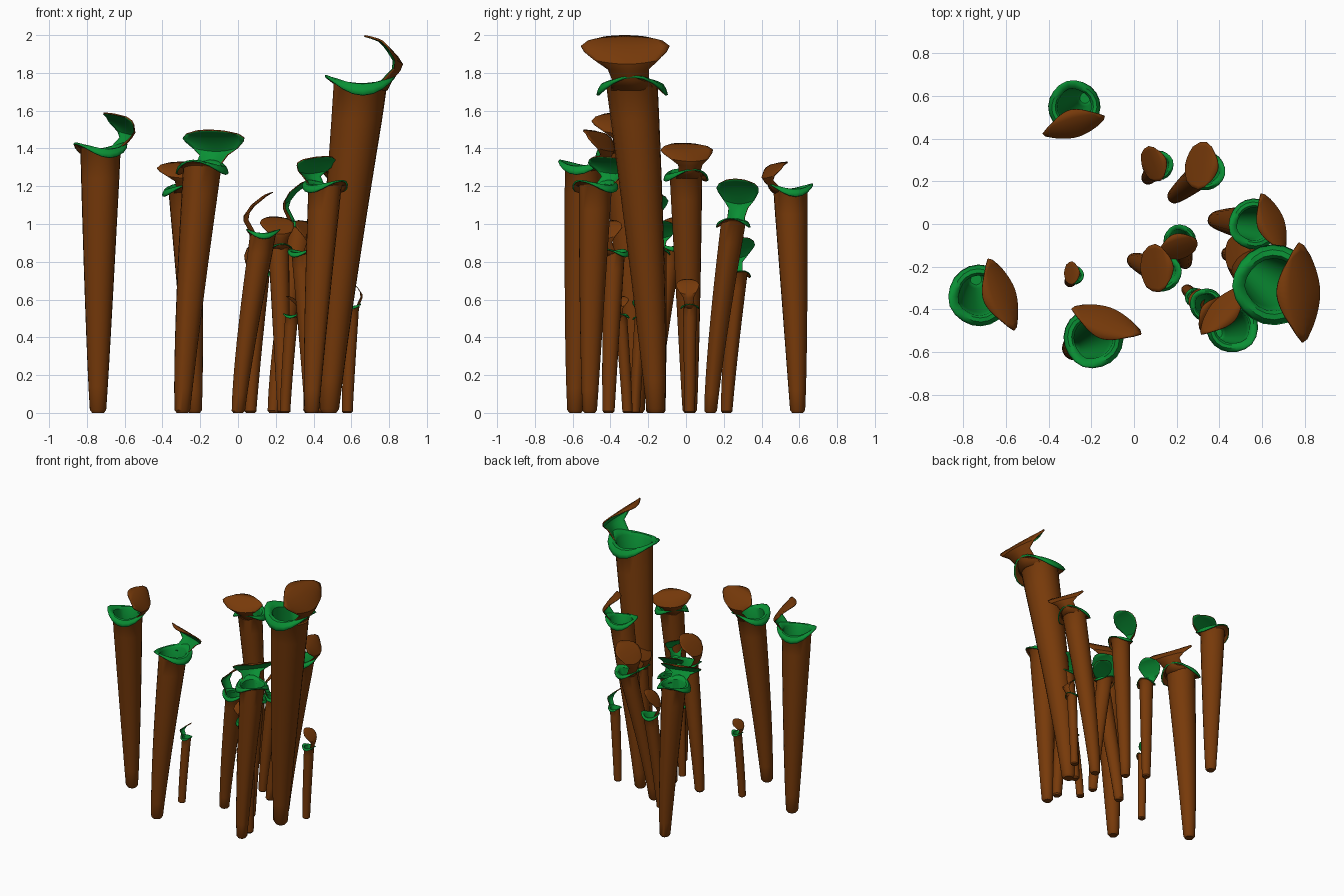
import bpy, bmesh
from math import sin, cos, pi, radians
from mathutils import Vector, Matrix

cube = bpy.data.objects.get("Cube")
if cube:
    bpy.data.objects.remove(cube, do_unlink=True)


def material(name, rgb):
    m = bpy.data.materials.new(name)
    m.use_nodes = True
    m.diffuse_color = (*rgb, 1)
    m.node_tree.nodes["Principled BSDF"].inputs["Base Color"].default_value = (*rgb, 1)
    return m


BROWN = material("brown skin", (0.185, 0.042, 0.003))
GREEN = material("green lining", (0.003, 0.28, 0.035))
SIDES = 20
STEPS = 10


def skin(name, rows, wrap, thickness, rim):
    """Loft rows of points into a sheet: brown outside, green inside."""
    bm = bmesh.new()
    grid = [[bm.verts.new(p) for p in row] for row in rows]
    n = len(rows[0])
    if wrap:
        bm.faces.new(reversed(grid[0]))
    for low, high in zip(grid, grid[1:]):
        for j in range(n if wrap else n - 1):
            k = (j + 1) % n
            bm.faces.new((low[j], low[k], high[k], high[j]))
    mesh = bpy.data.meshes.new(name)
    bm.to_mesh(mesh)
    bm.free()
    mesh.materials.append(BROWN)
    mesh.materials.append(GREEN)
    ob = bpy.data.objects.new(name, mesh)
    bpy.context.collection.objects.link(ob)
    bpy.ops.object.select_all(action='DESELECT')
    ob.select_set(True)
    bpy.context.view_layer.objects.active = ob
    bpy.ops.object.shade_smooth_by_angle(angle=radians(35))
    mod = ob.modifiers.new("wall", 'SOLIDIFY')
    mod.thickness = thickness
    mod.offset = -1
    mod.material_offset = 1
    mod.material_offset_rim = rim


# Hood rows in tube radii: back, height, half width, edge back, edge height
HOOD = [(1.0, -0.1, 0.85, 0.5, -0.1), (1.2, 0.3, 0.72, 0.85, 0.3),
        (1.5, 0.65, 0.8, 1.25, 0.7), (1.6, 0.9, 1.25, 1.3, 1.05),
        (1.4, 1.2, 1.62, 1.1, 1.4), (1.0, 1.6, 1.72, 0.95, 1.6),
        (0.55, 1.9, 1.45, 0.75, 1.8), (0.1, 2.0, 0.8, 0.35, 1.95)]
# Lip rows: radius factor, height at the sides, height at front and back
LIP = [(1.06, 0.1, 0.27), (1.15, 0.08, 0.35), (1.24, -0.08, 0.4), (1.3, -0.3, 0.4)]


def pitcher(name, base, top, z, peak, r, facing, reach=0.0):
    turn = Matrix.Rotation(radians(facing), 3, 'Z')
    base, top = Vector((*base, 0)), Vector((*top, 0))
    foot = 0.02 + 0.2 * r

    def ring(centre, radius, height, side=0, front=0):
        pts = []
        for j in range(SIDES):
            a = 2 * pi * j / SIDES
            keel = 1 + 0.09 * max(0, cos(a)) ** 8
            p = Vector((cos(a) * radius * keel, sin(a) * radius, 0))
            up = height + r * (side + (front - side) * cos(a) ** 2)
            pts.append(centre + turn @ p + Vector((0, 0, up)))
        return pts

    # Tapering tube with a rounded foot and a lip that droops at the sides
    rows = [ring(base, foot * 0.75, 0)]
    for i in range(STEPS + 1):
        t = max(i / STEPS, 0.012)
        radius = foot + (r - foot) * t ** 0.85
        rows.append(ring(base.lerp(top, t ** 1.25), radius, z * t, 0, 0.2 * (t > 0.99)))
    for grow, side, front in LIP:
        rows.append(ring(top, r * grow, z, side, front))
    skin(name + "_tube", rows, True, 0.1 * r, 1)

    # Neck and curled hood, swung a little to one side
    stretch = (peak - z) / (2 * r)
    rows = []
    for b, h, w, edge_b, edge_h in HOOD:
        row = []
        lean = reach * max(0, h - 0.75) / 1.25
        sway = 0.3 * min(1, max(0, h))
        for j in range(13):
            u = j / 6 - 1
            k = abs(u) ** 1.8
            p = Vector((lean - b - (edge_b - b) * k, sway - u * w, 0)) * r
            up = z + (h + (edge_h - h) * k) * r * stretch
            row.append(top + turn @ p + Vector((0, 0, up)))
        rows.append(row)
    skin(name + "_hood", rows, False, 0.07 * r, 0)


# name, foot, mouth centre, mouth height, hood height, radius, facing, hood reach
pitcher("tall_right", (0.485, -0.16), (0.655, -0.285), 1.72, 2.0, 0.136, 182)
pitcher("far_left", (-0.74, -0.26), (-0.725, -0.335), 1.38, 1.59, 0.104, 200)
pitcher("front_left", (-0.295, -0.585), (-0.19, -0.535), 1.29, 1.5, 0.101, 250)
pitcher("back_left", (-0.23, 0.59), (-0.28, 0.55), 1.17, 1.33, 0.088, 106)
pitcher("right_back", (0.385, 0.02), (0.565, 0.0), 1.25, 1.43, 0.086, 201)
pitcher("front_right", (0.39, -0.51), (0.46, -0.48), 1.19, 1.36, 0.088, 318)
pitcher("centre", (0.0, -0.17), (0.13, -0.225), 0.94, 1.17, 0.066, 5, 0.95)
pitcher("back_centre", (0.19, 0.13), (0.335, 0.25), 1.0, 1.24, 0.066, 350, 0.95)
pitcher("back_small", (0.065, 0.215), (0.115, 0.275), 0.73, 0.93, 0.05, 20, 0.95)
pitcher("middle", (0.24, -0.18), (0.215, -0.08), 0.87, 1.04, 0.055, 108, 0.8)
pitcher("tiny_left", (-0.3, -0.27), (-0.28, -0.24), 0.5, 0.61, 0.032, 0, 0.9)
pitcher("inner_right", (0.385, -0.41), (0.34, -0.38), 0.84, 1.02, 0.056, 145, 0.3)
pitcher("tiny_front", (0.25, -0.31), (0.285, -0.345), 0.51, 0.62, 0.033, 165, 0.9)
pitcher("tiny_right", (0.58, 0.02), (0.605, 0.02), 0.56, 0.71, 0.036, 180, 0.9)
pitcher("under_right", (0.44, -0.14), (0.505, -0.155), 0.85, 1.02, 0.053, 0, 0.9)
